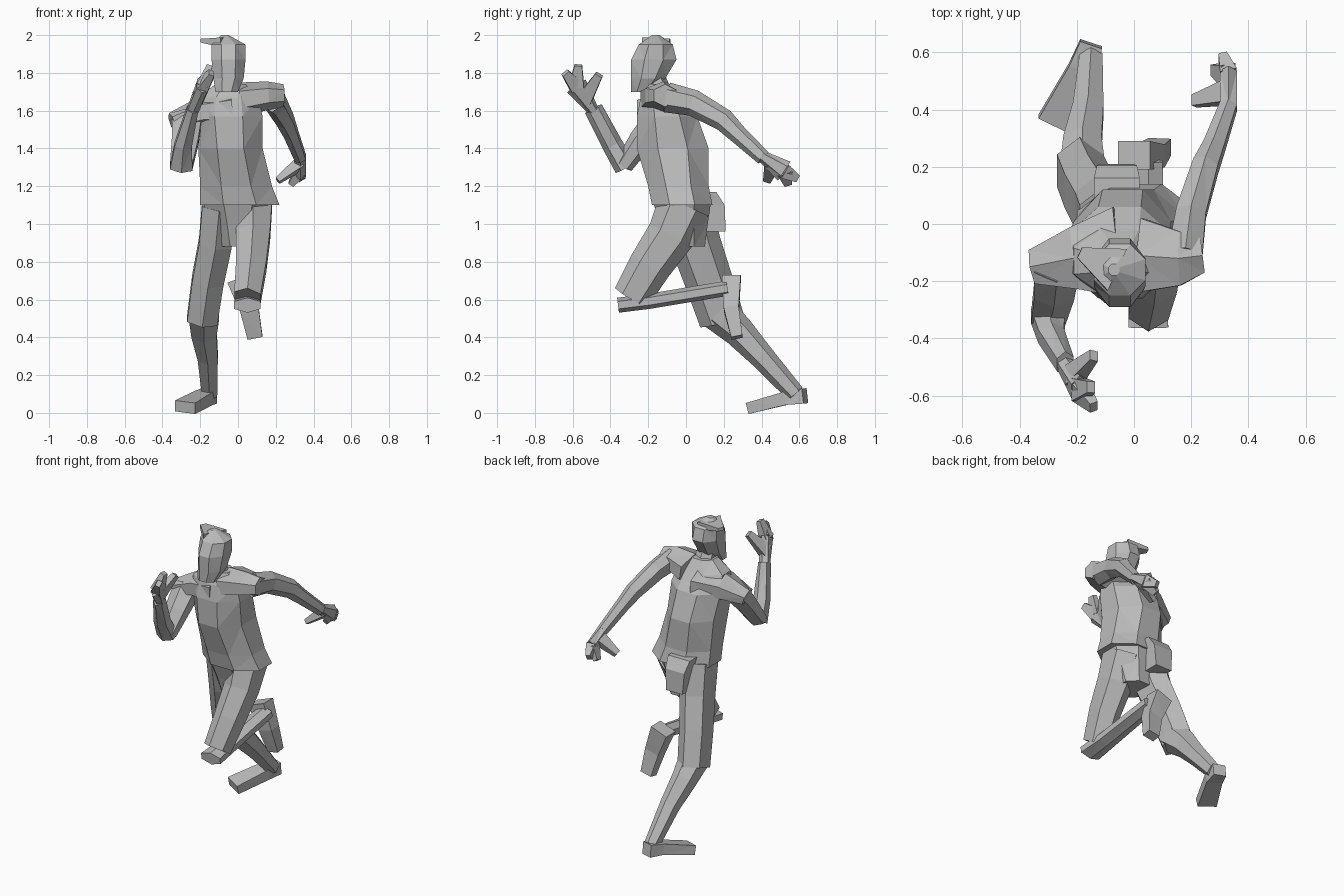
import bpy
import bmesh
import math
from mathutils import Vector

default_cube = bpy.data.objects.get("Cube")
if default_cube:
    bpy.data.objects.remove(default_cube, do_unlink=True)

# Single clay material
clay = bpy.data.materials.new("clay grey")
clay.use_nodes = True
clay_colour = (.5, .5, .5, 1)
clay.diffuse_color = clay_colour
clay.node_tree.nodes["Principled BSDF"].inputs["Base Color"].default_value = clay_colour

SIDEWAYS = Vector((1, 0, 0))
LENGTHWAYS = Vector((0, 1, 0))
UPWARDS = Vector((0, 0, 1))


def ring_outline(sides):
    """Unit polygon with a flat side on each flank, filling the unit square."""
    angles = [math.tau * (k + .5) / sides for k in range(sides)]
    reach_x = max(math.cos(angle) for angle in angles)
    reach_y = max(math.sin(angle) for angle in angles)
    return [(math.cos(angle) / reach_x, math.sin(angle) / reach_y) for angle in angles]


def loft(name, centres, widths, depths, sides=6, across=SIDEWAYS, level=False):
    """Skin a flat shaded part through one ring for each centre."""
    bm = bmesh.new()
    centres = [Vector(centre) for centre in centres]
    last = len(centres) - 1
    loops = []
    for i, (centre, width, depth) in enumerate(zip(centres, widths, depths)):
        # Each ring faces along the average of the segments beside it
        arriving = (centre - centres[max(i - 1, 0)]).normalized()
        leaving = (centres[min(i + 1, last)] - centre).normalized()
        normal = UPWARDS if level else (arriving + leaving).normalized()
        side = (across - normal * across.dot(normal)).normalized()
        front = normal.cross(side)
        loops.append([
            bm.verts.new(centre + side * u * width + front * v * depth)
            for u, v in ring_outline(sides)
        ])
    for lower, upper in zip(loops, loops[1:]):
        for k in range(sides):
            n = (k + 1) % sides
            bm.faces.new((lower[k], lower[n], upper[n], upper[k]))
    bm.faces.new(reversed(loops[0]))
    bm.faces.new(loops[-1])
    bmesh.ops.recalc_face_normals(bm, faces=bm.faces)
    # Split the bent side panels into facets
    panels = [face for face in bm.faces if len(face.verts) == 4]
    bmesh.ops.triangulate(bm, faces=panels)
    mesh = bpy.data.meshes.new(name)
    bm.to_mesh(mesh)
    bm.free()
    mesh.materials.append(clay)
    part = bpy.data.objects.new(name, mesh)
    bpy.context.collection.objects.link(part)


def limb(name, path, wide, deep, **options):
    """Loft along a path, tapering evenly from first to last size."""
    def taper(sizes):
        first, final = sizes
        steps = len(path) - 1
        return [first + (final - first) * i / steps for i in range(len(path))]
    loft(name, path, taper(wide), taper(deep), **options)


def hand(owner, wrist, knuckles, fingertips):
    """Flat palm with tapering fingers and a thumb."""
    limb(owner + "_palm", [wrist, knuckles], wide=(.03, .03), deep=(.03, .06))
    middle = Vector(wrist).lerp(Vector(knuckles), .5)
    roots = {"outer_finger": knuckles, "inner_finger": knuckles, "thumb": middle}
    for (digit, root), tip in zip(roots.items(), fingertips):
        limb(owner + "_" + digit, [root, tip], wide=(.03, .015), deep=(.04, .02), sides=4)


# Torso in a loose shirt, leaning forward
loft(
    "shirt",
    centres=[(.01, -.02, 1.1), (-.01, -.04, 1.2), (-.04, -.07, 1.4),
             (-.05, -.1, 1.57), (-.05, -.13, 1.67), (-.04, -.14, 1.74)],
    widths=(.21, .19, .17, .18, .16, .08),
    depths=(.16, .16, .19, .16, .11, .07),
    sides=8, level=True,
)
limb("pelvis", [(0, 0, .88), (0, -.01, 1), (0, -.02, 1.1)],
     wide=(.1, .18), deep=(.1, .15), sides=8, level=True)
limb("waist_pouch", [(-.06, .14, .96), (-.06, .14, 1.1), (-.06, .1, 1.17)],
     wide=(.06, .08), deep=(.07, .06), sides=4, level=True)

# Neck, head and swept hair
limb("neck", [(-.04, -.12, 1.66), (-.05, -.17, 1.8)], wide=(.07, .05), deep=(.06, .05))
loft(
    "head",
    centres=[(-.06, -.24, 1.7), (-.05, -.2, 1.77), (-.05, -.17, 1.87),
             (-.05, -.16, 1.95), (-.07, -.16, 2)],
    widths=(.06, .08, .09, .09, .02),
    depths=(.05, .09, .12, .09, .02),
    sides=8, level=True,
)
limb("hair_tuft", [(-.06, -.16, 1.96), (-.19, -.1, 1.97)],
     wide=(.08, .02), deep=(.025, .01), sides=4, across=LENGTHWAYS)

# Left arm swinging back
limb("left_shoulder", [(.02, -.11, 1.66), (.16, -.12, 1.68), (.24, -.11, 1.68)],
     wide=(.13, .06), deep=(.09, .06), across=LENGTHWAYS)
limb("left_arm", [(.18, -.1, 1.67), (.2, .04, 1.64), (.25, .2, 1.55),
                  (.28, .27, 1.48), (.33, .41, 1.35)],
     wide=(.06, .03), deep=(.08, .04))
hand("left", (.33, .4, 1.36), (.33, .52, 1.28),
     [(.31, .59, 1.24), (.28, .54, 1.21), (.21, .43, 1.23)])

# Right arm bent and raised in front, its shoulder sloping from the back
limb("right_shoulder", [(-.05, -.1, 1.6), (-.2, -.12, 1.59), (-.35, -.15, 1.54)],
     wide=(.16, .06), deep=(.11, .05), across=LENGTHWAYS)
limb("right_upper_arm", [(-.27, -.14, 1.56), (-.28, -.24, 1.44), (-.3, -.33, 1.31)],
     wide=(.08, .06), deep=(.08, .05))
limb("right_forearm", [(-.3, -.32, 1.3), (-.29, -.39, 1.42), (-.24, -.49, 1.61)],
     wide=(.06, .03), deep=(.06, .05))
hand("right", (-.24, -.49, 1.6), (-.19, -.58, 1.73),
     [(-.14, -.64, 1.8), (-.15, -.57, 1.84), (-.14, -.46, 1.79)])

# Left leg: knee driven forward, shin folded back
limb("left_thigh", [(.08, -.01, 1.1), (.08, -.08, .94), (.07, -.19, .78), (.05, -.29, .61)],
     wide=(.1, .07), deep=(.14, .1))
limb("left_shin", [(.05, -.36, .57), (.05, -.2, .59), (.05, .22, .66)],
     wide=(.07, .05), deep=(.04, .04))
limb("left_shoe", [(0, .24, .71), (.06, .24, .55), (.09, .27, .4)],
     wide=(.06, .04), deep=(.05, .03), sides=4)

# Right leg: trailing and pushing off the ground
limb("right_thigh", [(-.1, 0, 1.1), (-.12, .05, .9), (-.16, .12, .7), (-.19, .19, .49)],
     wide=(.09, .08), deep=(.14, .12))
limb("right_shin", [(-.18, .17, .53), (-.18, .28, .43), (-.16, .4, .3), (-.15, .58, .1)],
     wide=(.08, .04), deep=(.1, .05))
limb("right_shoe", [(-.15, .63, .09), (-.18, .54, .08), (-.28, .35, .03)],
     wide=(.04, .06), deep=(.04, .03), sides=4)
